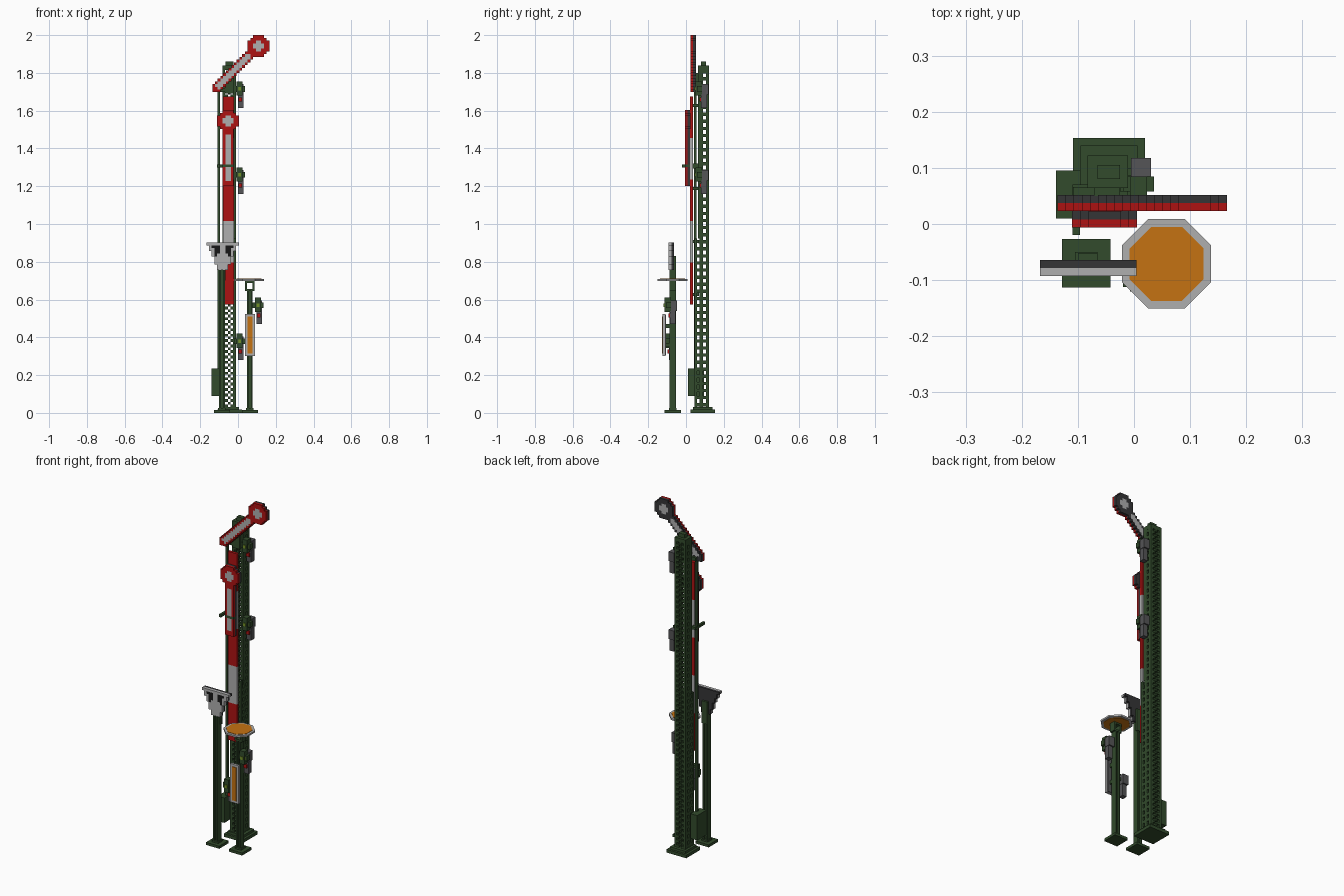
import bpy, bmesh, math
from mathutils import Matrix

cube = bpy.data.objects.get("Cube")
if cube:
    bpy.data.objects.remove(cube, do_unlink=True)


def material(name, rgb):
    m = bpy.data.materials.new(name)
    m.use_nodes = True
    m.diffuse_color = (*rgb, 1)
    m.node_tree.nodes["Principled BSDF"].inputs["Base Color"].default_value = (*rgb, 1)
    return m


GREEN = material("dark green", (0.032, 0.07, 0.025))
RED = material("signal red", (0.42, 0.006, 0.006))
WHITE = material("pale grey", (0.43, 0.43, 0.43))
DARK = material("charcoal", (0.035, 0.035, 0.037))
GREY = material("mid grey", (0.09, 0.09, 0.095))
ORANGE = material("orange", (0.56, 0.17, 0.006))
LIME = material("lime lens", (0.17, 0.28, 0.02))
BLACK = material("black", (0.008, 0.008, 0.008))
CELL = 0.0144


def finish(name, bm, mats):
    me = bpy.data.meshes.new(name)
    bm.to_mesh(me)
    bm.free()
    for m in mats:
        me.materials.append(m)
    ob = bpy.data.objects.new(name, me)
    bpy.context.collection.objects.link(ob)
    return ob


def boxes(name, mat, *items):
    """One object from boxes given as x0, x1, y0, y1, z0, z1."""
    bm = bmesh.new()
    for x0, x1, y0, y1, z0, z1 in items:
        mx = Matrix.Translation(((x0 + x1) / 2, (y0 + y1) / 2, (z0 + z1) / 2))
        bmesh.ops.create_cube(bm, size=1, matrix=mx @ Matrix.Diagonal((x1 - x0, y1 - y0, z1 - z0, 1)))
    return finish(name, bm, [mat])


def cell_plate(name, rule, x0, z0, nx, nz, y0, y1, mats):
    """Stepped plate: rule(column, row, x, z) gives a material number or None."""
    grid = {}
    for i in range(nx):
        for k in range(nz):
            v = rule(i, k, x0 + (i + .5) * CELL, z0 + (k + .5) * CELL)
            if v is not None:
                grid[i, k] = v
    bm = bmesh.new()

    def quad(pts, v):
        bm.faces.new([bm.verts.new(p) for p in pts]).material_index = v

    for (i, k), v in grid.items():
        a, b = x0 + i * CELL, x0 + (i + 1) * CELL
        c, d = z0 + k * CELL, z0 + (k + 1) * CELL
        quad([(a, y0, c), (b, y0, c), (b, y0, d), (a, y0, d)], v)
        quad([(b, y1, c), (a, y1, c), (a, y1, d), (b, y1, d)], v)
        for di, dk, p, q in ((1, 0, (b, c), (b, d)), (-1, 0, (a, d), (a, c)),
                             (0, 1, (b, d), (a, d)), (0, -1, (a, c), (b, c))):
            if (i + di, k + dk) not in grid:
                quad([(p[0], y0, p[1]), (p[0], y1, p[1]), (q[0], y1, q[1]), (q[0], y0, q[1])], v)
    bmesh.ops.remove_doubles(bm, verts=bm.verts, dist=1e-5)
    return finish(name, bm, mats)


# Main mast: base, legs, cross-lattice, side rungs and cap
MX0, MX1 = -0.083, -0.011
boxes("mast_base", GREEN, (-0.109, 0.02, 0.025, 0.153, 0, 0.018), (-0.095, 0.006, 0.038, 0.14, 0.018, 0.032))
sides = ((MX0, MX0 + CELL), (MX1 - CELL, MX1))
legs = []
for a, b in sides:
    legs += [(a, b, 0.072, 0.09, 0.03, 1.83), (a, b, 0.105, 0.12, 0.03, 1.83)]
boxes("mast_legs", GREEN, *legs)
boxes("mast_rungs", GREEN, *[(a + .001, b - .001, 0.05 if n < 23 else 0.066, 0.115, z, z + 0.017)
                             for a, b in sides for n in range(48) for z in [0.035 + n * 0.0375]])


def lattice(i, k, x, z):
    return 0 if i in (0, 4) or (i + k) % 2 else None


cell_plate("mast_front_lower", lattice, MX0, 0.03, 5, 62, 0.045, 0.059, [GREEN])
cell_plate("mast_front_upper", lattice, MX0, 0.03 + 62 * CELL, 5, 63, 0.064, 0.074, [GREEN])
cell_plate("mast_back", lattice, MX0, 0.03, 5, 125, 0.11, 0.122, [GREEN])
boxes("mast_cap", GREEN, (MX0, MX1, 0.064, 0.122, 1.815, 1.838), (-0.065, -0.025, 0.08, 0.105, 1.838, 1.86))

# Drive box, pull rod and cranks
boxes("drive_box", GREEN, (-0.139, -0.095, 0.01, 0.095, 0.09, 0.235))
boxes("pull_rod", GREEN, (-0.109, -0.096, 0.042, 0.055, 0.2, 1.72))
boxes("arm_cranks", GREEN, (-0.11, -0.096, -0.02, 0.07, 1.3, 1.315), (-0.096, MX0, 0.05, 0.07, 1.3, 1.315),
      (-0.06, -0.035, 0.022, 0.07, 1.295, 1.32), (-0.07, -0.025, 0.05, 0.07, 1.69, 1.8),
      (-0.109, -0.06, 0.05, 0.066, 1.7, 1.72))

# Banded mast board
STEP = 0.22
for n in range(5):
    z = 0.575 + n * STEP
    boxes(f"mast_board_band_{n + 1}", WHITE if n % 2 else RED, (-0.08, -0.022, 0.022, 0.038, z, z + STEP))
boxes("board_brackets", GREEN, *[(-0.065, -0.037, 0.038, 0.068, z, z + 0.015) for z in (0.62, 0.9, 1.18, 1.62)])


# Semaphore arms: round head, long tail, pale inlay
def arm(name, cx, cz, angle, x0, z0, nx, nz, y, pivot):
    dx, dz = math.cos(angle), math.sin(angle)

    def rule(i, k, x, z):
        u = (x - cx) * dx + (z - cz) * dz
        v = (z - cz) * dx - (x - cx) * dz
        r = math.hypot(u, v)
        if r < 0.027:
            return 1
        if r < 0.059:
            return 0
        if -0.337 < u < 0 and abs(v) < 0.029:
            if pivot and abs(u + 0.232) < 0.0073:
                return 2
            return 1 if abs(v) < 0.0145 and -0.312 < u < -0.062 else 0
        return None

    cell_plate(name + "_front", rule, x0, z0, nx, nz, y, y + 0.014, [RED, WHITE, GREEN])
    cell_plate(name + "_back", rule, x0, z0, nx, nz, y + 0.014, y + 0.029, [DARK, WHITE, GREEN])


arm("upper_arm", 0.1085, 1.9424, math.radians(45), -0.1363, 1.6976, 21, 21, 0.023, False)
arm("lower_arm", -0.0525, 1.5424, math.radians(90), -0.1101, 1.2, 8, 28, -0.006, True)


# Lamps: green hood with lens, grey body behind, grey and red unit beneath
def lamp(name, x, y, z, side):
    boxes(name + "_hood", GREEN, (x - 0.015, x + 0.015, y, y + 0.035, z - 0.036, z + 0.04),
          (x - 0.028, x + 0.028, y + 0.008, y + 0.035, z - 0.015, z + 0.015),
          (min(x, x - side * 0.055), max(x, x - side * 0.055), y + 0.036, y + 0.05, z - 0.008, z + 0.008))
    boxes(name + "_lens", LIME, (x - 0.009, x + 0.009, y - 0.004, y, z - 0.009, z + 0.009),
          (x + 0.015, x + 0.019, y + 0.008, y + 0.02, z - 0.008, z + 0.008))
    boxes(name + "_body", GREY, (x - 0.013, x + 0.022, y + 0.035, y + 0.068, z - 0.03, z + 0.025))
    boxes(name + "_lower_unit", GREY, (x - 0.008, x + 0.02, y + 0.03, y + 0.06, z - 0.1, z - 0.03))
    boxes(name + "_red_glass", RED, (x - 0.006, x + 0.014, y + 0.022, y + 0.03, z - 0.066, z - 0.045))


lamp("upper_mast_lamp", 0.008, 0.05, 1.715, 1)
lamp("lower_mast_lamp", 0.008, 0.05, 1.26, 1)
lamp("upper_post_lamp", 0.106, -0.115, 0.57, 1)
lamp("lower_post_lamp", 0.008, -0.12, 0.38, -1)


# Small front posts with H-section and foot plate
def post(name, x, top):
    y = -0.07
    boxes(name, GREEN, (x - 0.043, x + 0.043, y - 0.043, y + 0.043, 0, 0.015),
          (x - 0.02, x + 0.02, y - 0.02, y + 0.02, 0.015, 0.025),
          (x - 0.015, x - 0.006, y - 0.018, y + 0.016, 0.015, top),
          (x + 0.006, x + 0.015, y - 0.018, y + 0.016, 0.015, top),
          (x - 0.006, x + 0.006, y - 0.006, y + 0.006, 0.015, top))


post("board_post", -0.085, 0.765)
boxes("board_holder", GREEN, (-0.1, -0.065, -0.064, -0.052, 0.7, 0.83))
post("disc_post", 0.063, 0.648)


# Stepped trapezoid board with two dark marks
def trapezoid(marks):
    def rule(i, k, x, z):
        d = abs(x + 0.0815)
        if z < 0.885 and d > 0.024 + (z - 0.757) * 0.38:
            return None
        if marks and 0.828 < z < 0.885 and abs(d - 0.031) < (z - 0.81) * 0.32:
            return 1
        return 0
    return rule


cell_plate("trapezoid_board_front", trapezoid(True), -0.1679, 0.757, 12, 10, -0.093, -0.078, [WHITE, BLACK])
cell_plate("trapezoid_board_back", trapezoid(False), -0.1679, 0.757, 12, 10, -0.078, -0.064, [DARK])


# Horizontal warning disc on an open bracket
def octagon(name, mat, apothem, z0, z1):
    bm = bmesh.new()
    mx = Matrix.Translation((0.058, -0.071, (z0 + z1) / 2)) @ Matrix.Rotation(math.pi / 8, 4, 'Z')
    r = apothem / math.cos(math.pi / 8)
    bmesh.ops.create_cone(bm, cap_ends=True, segments=8, radius1=r, radius2=r, depth=z1 - z0, matrix=mx)
    finish(name, bm, [mat])


octagon("disc_rim", WHITE, 0.0795, 0.699, 0.709)
octagon("disc_face", ORANGE, 0.066, 0.697, 0.711)
boxes("disc_bracket", GREEN, (0.038, 0.088, -0.088, -0.054, 0.645, 0.656), (0.038, 0.088, -0.088, -0.054, 0.688, 0.698),
      (0.038, 0.048, -0.088, -0.054, 0.656, 0.688), (0.078, 0.088, -0.088, -0.054, 0.656, 0.688))

# Upright orange plate
boxes("upright_plate_frame", WHITE, (0.037, 0.09, -0.125, -0.111, 0.3, 0.524))
boxes("upright_plate_face", ORANGE, (0.05, 0.077, -0.128, -0.125, 0.314, 0.51))
boxes("upright_plate_back", GREY, (0.04, 0.087, -0.111, -0.107, 0.303, 0.521))
boxes("upright_plate_brackets", GREEN, *[(0.052, 0.074, -0.107, -0.086, z, z + 0.02) for z in (0.35, 0.45)])
